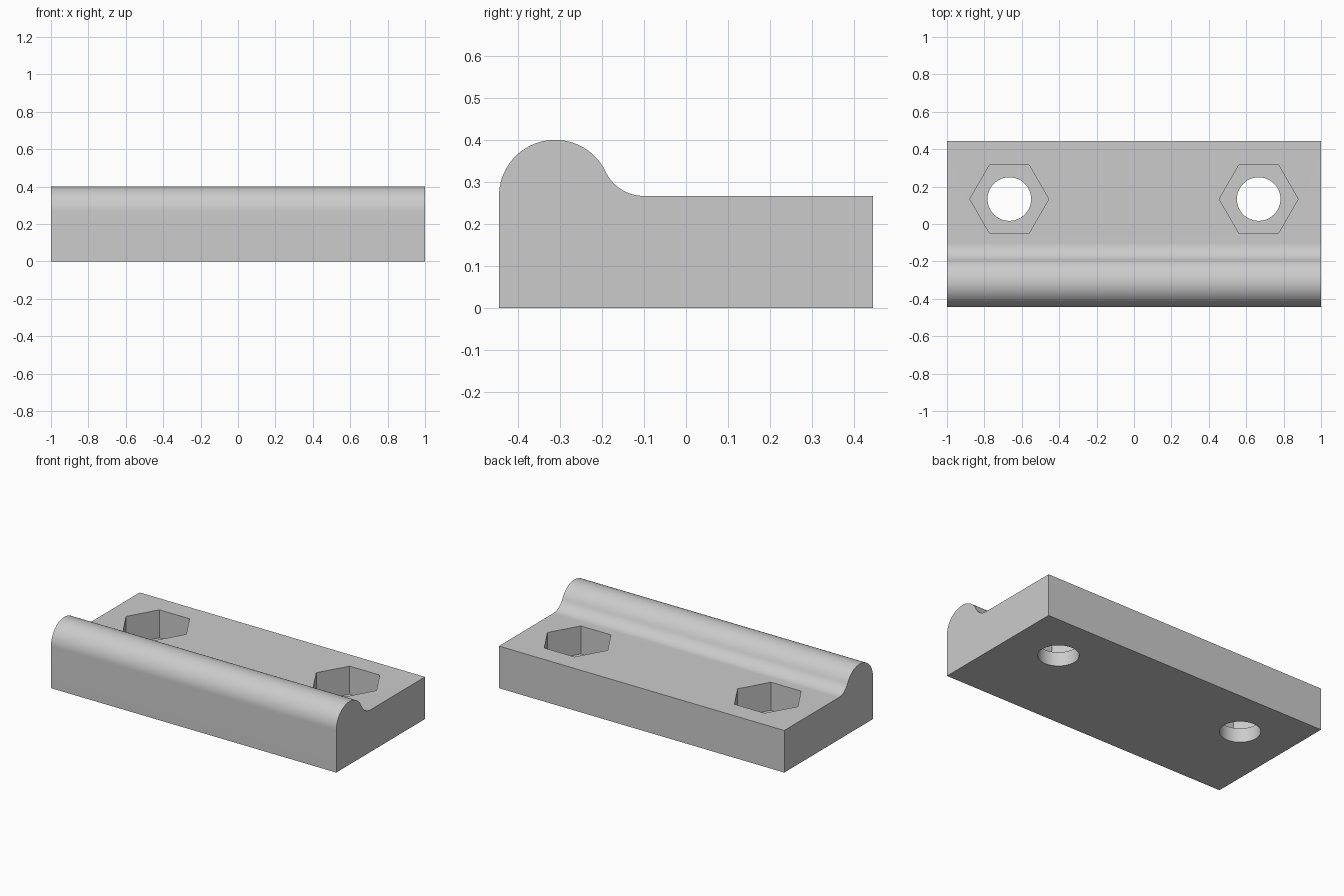
import bpy, bmesh, math

if "Cube" in bpy.data.objects:
    bpy.data.objects.remove(bpy.data.objects["Cube"])

grey = bpy.data.materials.new("light_grey")
grey.diffuse_color = (0.6, 0.6, 0.6, 1)
grey.use_nodes = True
grey.node_tree.nodes["Principled BSDF"].inputs["Base Color"].default_value = grey.diffuse_color

# Main dimensions
HALF_Y, DECK, LIP_R, FILLET_R = 0.4444, 0.2667, 0.1333, 0.1
HOLE_X, HOLE_Y, SEAT_Z = 0.6667, 0.1333, 0.089
LIP_Y = -HALF_Y + LIP_R
FILLET_Y = LIP_Y + math.sqrt((LIP_R + FILLET_R) ** 2 - FILLET_R ** 2)
TANGENT = math.asin(FILLET_R / (LIP_R + FILLET_R))


def arc(cy, cz, r, start, end, n):
    angles = [start + (end - start) * i / n for i in range(n + 1)]
    return [(cy + r * math.cos(a), cz + r * math.sin(a)) for a in angles]


# Side profile: flat deck, rounded lip and concave fillet between them
profile = [(HALF_Y, 0), (-HALF_Y, 0)]
profile += arc(LIP_Y, DECK, LIP_R, math.pi, TANGENT, 32)
profile += arc(FILLET_Y, DECK + FILLET_R, FILLET_R,
               math.pi + TANGENT, 1.5 * math.pi, 16)[1:]
profile += [(HALF_Y, DECK)]

# Extrude the profile along x
bm = bmesh.new()
face = bm.faces.new([bm.verts.new((-1, y, z)) for y, z in profile])
extruded = bmesh.ops.extrude_face_region(bm, geom=[face])["geom"]
bmesh.ops.translate(bm, vec=(2, 0, 0),
                    verts=[v for v in extruded if isinstance(v, bmesh.types.BMVert)])
bmesh.ops.recalc_face_normals(bm, faces=bm.faces)
mesh = bpy.data.meshes.new("clamp_plate")
bm.to_mesh(mesh)
bm.free()
plate = bpy.data.objects.new("clamp_plate", mesh)
bpy.context.collection.objects.link(plate)
mesh.materials.append(grey)


def cut(name, x, sides, radius, z0, z1):
    """Cut a vertical prism out of the plate."""
    bpy.ops.mesh.primitive_cylinder_add(
        vertices=sides, radius=radius, depth=z1 - z0,
        location=(x, HOLE_Y, (z0 + z1) / 2), rotation=(0, 0, math.pi / 2))
    cutter = bpy.context.object
    cutter.name = name
    cutter.hide_render = True
    cutter.data.materials.append(grey)
    mod = plate.modifiers.new(name, "BOOLEAN")
    mod.operation, mod.solver, mod.object = "DIFFERENCE", "EXACT", cutter
    bpy.context.view_layer.objects.active = plate
    bpy.ops.object.modifier_apply(modifier=name)
    bpy.data.objects.remove(cutter)


# Hexagonal nut pockets and round bolt holes
for x in (-HOLE_X, HOLE_X):
    cut("nut_pocket", x, 6, 0.211, SEAT_Z, 0.5)
    cut("bolt_hole", x, 48, 0.1165, -0.1, 0.5)

# Smooth the curved surfaces, keep the edges sharp
bpy.ops.object.select_all(action="DESELECT")
plate.select_set(True)
bpy.context.view_layer.objects.active = plate
bpy.ops.object.shade_smooth_by_angle(angle=math.radians(30))
